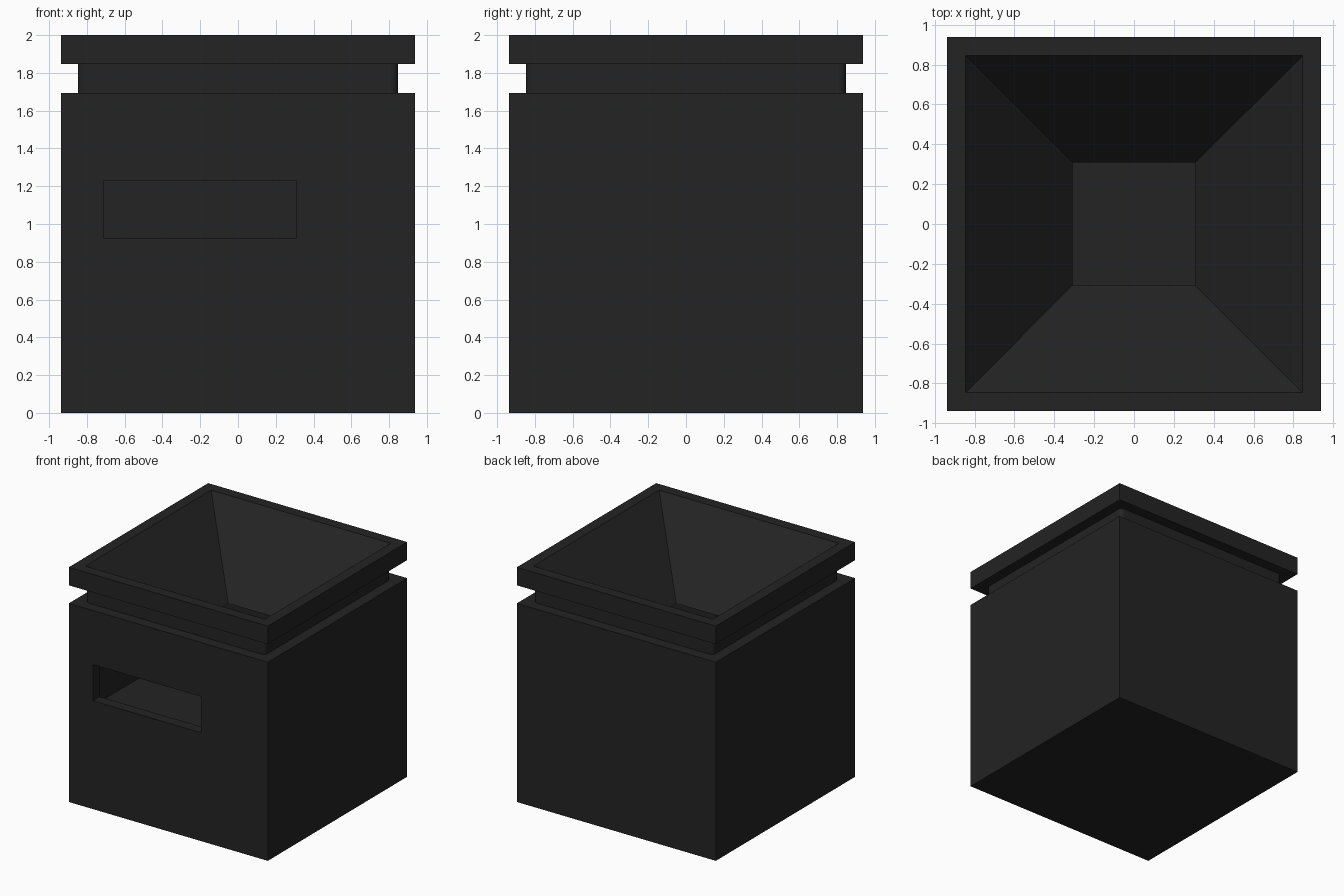
import bpy, bmesh

if "Cube" in bpy.data.objects:
    bpy.data.objects.remove(bpy.data.objects["Cube"])

U = 2 / 13                      # design unit
OUT, INNER = 0.938, 5.5 * U     # outer and inner half widths

dark = bpy.data.materials.new("dark_grey")
dark.diffuse_color = (0.017, 0.017, 0.017, 1)
dark.use_nodes = True
dark.node_tree.nodes["Principled BSDF"].inputs["Base Color"].default_value = dark.diffuse_color


def frustum(name, x0, x1, y0, y1, z0, z1, top=1.0, round_corners=0):
    """Box between two corners; top scales the upper face about the z axis."""
    bm = bmesh.new()
    bmesh.ops.create_cube(bm, size=1)
    for v in bm.verts:
        s = top if v.co.z > 0 else 1
        v.co = ((x1 if v.co.x > 0 else x0) * s,
                (y1 if v.co.y > 0 else y0) * s,
                z1 if v.co.z > 0 else z0)
    if round_corners:
        upright = [e for e in bm.edges
                   if abs(e.verts[0].co.z - e.verts[1].co.z) > 0.01]
        bmesh.ops.bevel(bm, geom=upright, offset=round_corners, segments=4,
                        profile=0.5, affect='EDGES')
    bmesh.ops.recalc_face_normals(bm, faces=bm.faces)
    me = bpy.data.meshes.new(name)
    bm.to_mesh(me)
    bm.free()
    me.materials.append(dark)
    ob = bpy.data.objects.new(name, me)
    bpy.context.collection.objects.link(ob)
    return ob


def block(name, h, z0, z1, **kw):
    return frustum(name, -h, h, -h, h, z0, z1, **kw)


# Outer shape: body, recessed neck and rim
body = block("hopper_box", OUT, 0, 11 * U)
neck = block("neck", INNER, 10.5 * U, 12.5 * U, round_corners=0.035)
rim = block("rim", OUT, 12 * U, 13 * U)

# Hollows: inner chamber, front slot and tapering funnel
chamber = block("chamber_cutter", INNER, 5 * U, 9 * U)
slot = frustum("slot_cutter", -0.71, 2 * U, -1.1, -0.7, 6 * U, 8 * U)
slope, ext = 3.5 / 4, 0.05
low, high = 2 * U - slope * ext, INNER + slope * ext
funnel = block("funnel_cutter", low, 9 * U - ext, 2 + ext, top=high / low)

# Join the outer parts, then carve the hollows
steps = [(neck, 'UNION'), (rim, 'UNION'), (chamber, 'DIFFERENCE'),
         (slot, 'DIFFERENCE'), (funnel, 'DIFFERENCE')]
bpy.context.view_layer.objects.active = body
for cutter, op in steps:
    m = body.modifiers.new(cutter.name, 'BOOLEAN')
    m.object, m.operation, m.solver = cutter, op, 'EXACT'
    bpy.ops.object.modifier_apply(modifier=m.name)
for cutter, _ in steps:
    bpy.data.objects.remove(cutter)
